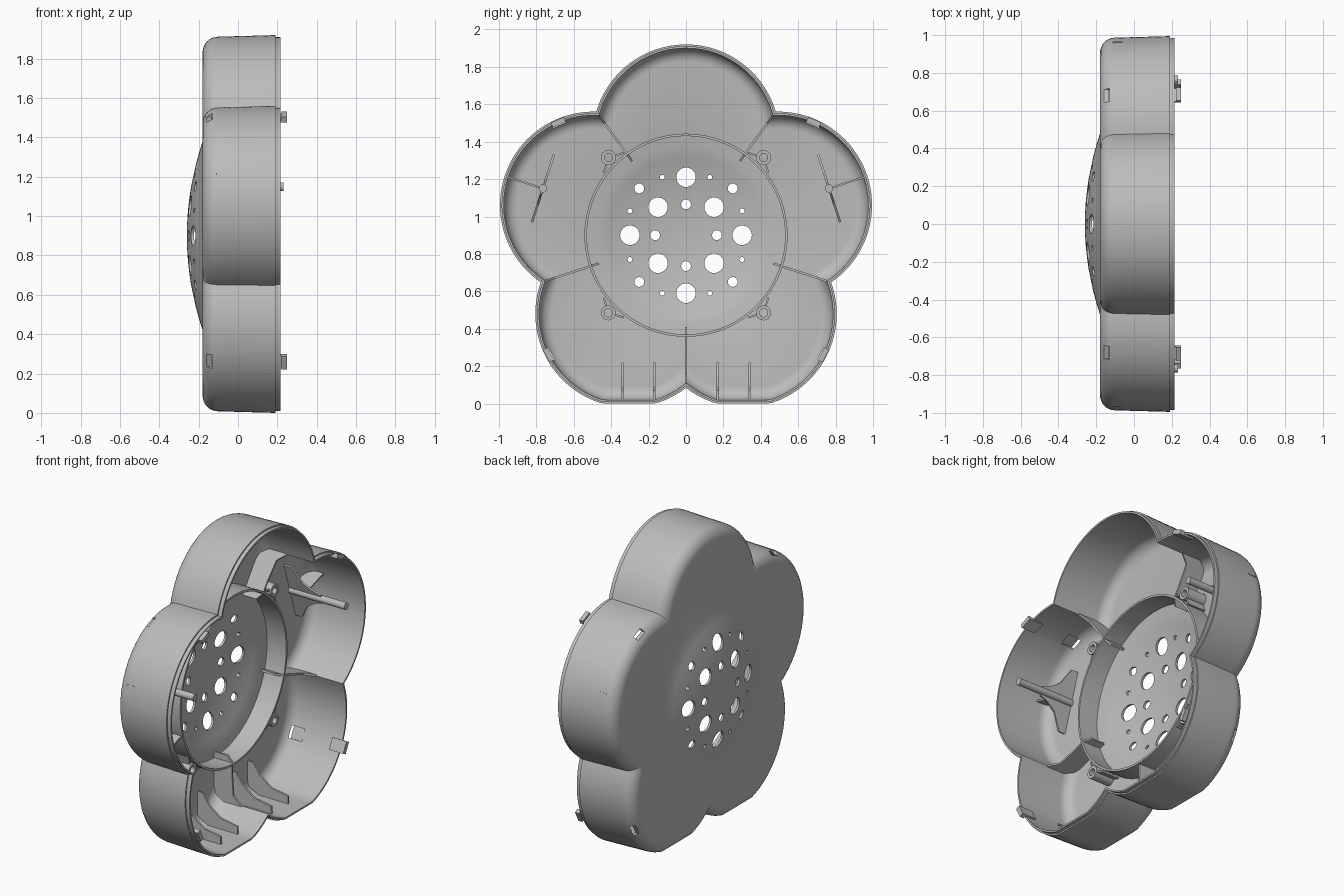
import bpy, bmesh, math
from math import sin, cos, pi, sqrt, radians
from mathutils import Matrix

cube = bpy.data.objects.get("Cube")
if cube:
    bpy.data.objects.remove(cube)

MID = 0.9            # height of the flower centre
REACH, LOBE = 0.52, 0.5   # petal centre distance and petal radius
FLOOR = -0.165       # inner floor level
DOME = 0.48

grey = bpy.data.materials.new("plastic_grey")
grey.use_nodes = True
grey.diffuse_color = (0.5, 0.5, 0.5, 1)
grey.node_tree.nodes["Principled BSDF"].inputs["Base Color"].default_value = (0.5, 0.5, 0.5, 1)


def finish(name, bm):
    bmesh.ops.recalc_face_normals(bm, faces=bm.faces)
    mesh = bpy.data.meshes.new(name)
    bm.to_mesh(mesh)
    bm.free()
    mesh.materials.append(grey)
    ob = bpy.data.objects.new(name, mesh)
    bpy.context.collection.objects.link(ob)
    return ob


def smooth(ob):
    bpy.ops.object.select_all(action='DESELECT')
    ob.select_set(True)
    bpy.context.view_layer.objects.active = ob
    bpy.ops.object.shade_smooth_by_angle(angle=radians(32))


def loft(bm, rings, closed=False):
    loops = [[bm.verts.new(p) for p in ring] for ring in rings]
    pairs = list(zip(loops, loops[1:])) + ([(loops[-1], loops[0])] if closed else [])
    for a, b in pairs:
        for i in range(len(a)):
            j = (i + 1) % len(a)
            bm.faces.new((a[i], a[j], b[j], b[i]))
    return loops


def rod(bm, y, z, r, x0, x1, n=32):
    m = Matrix.Translation(((x0 + x1) / 2, y, z)) @ Matrix.Rotation(pi / 2, 4, 'Y')
    bmesh.ops.create_cone(bm, cap_ends=True, segments=n, radius1=r, radius2=r,
                          depth=x1 - x0, matrix=m)


def tube(name, y, z, r_out, r_in, x0, x1, n):
    bm = bmesh.new()
    profile = [(r_out, x0), (r_out, x1), (r_in, x1), (r_in, x0)]
    loft(bm, [[(x, y + r * cos(2 * pi * i / n), z + r * sin(2 * pi * i / n))
               for i in range(n)] for r, x in profile], closed=True)
    smooth(finish(name, bm))


def plate(name, pts, y, z, angle, thick=0.012):
    """Extruded outline of (distance along angle, x) points."""
    bm = bmesh.new()
    c, s = cos(angle), sin(angle)
    sides = []
    for t in (-thick / 2, thick / 2):
        sides.append([(x, y + u * c - t * s, z + u * s + t * c) for u, x in pts])
    a, b = loft(bm, sides)
    bm.faces.new(a)
    bm.faces.new(b)
    return finish(name, bm)


def block(bm, y, z, angle, r0, r1, length, x0, x1):
    m = (Matrix.Translation((0, y, z)) @ Matrix.Rotation(angle, 4, 'X')
         @ Matrix.Translation(((x0 + x1) / 2, (r0 + r1) / 2, 0))
         @ Matrix.Diagonal((x1 - x0, r1 - r0, length, 1)))
    bmesh.ops.create_cube(bm, size=1, matrix=m)


# Flower outline, inset by d
def outline(x, d, n=40):
    r = LOBE - d
    along, side = REACH * cos(pi / 5), REACH * sin(pi / 5)
    cusp = along + sqrt(r * r - side * side)
    half = math.atan2(cusp * sin(pi / 5), cusp * cos(pi / 5) - REACH)
    ring = []
    for k in range(5):
        a = pi / 2 + k * 2 * pi / 5
        for i in range(n):
            t = a - half + 2 * half * i / n
            ring.append((x, REACH * cos(a) + r * cos(t),
                         max(MID + REACH * sin(a) + r * sin(t), d)))
    return ring


base_angles = [math.atan2(p[2] - MID, p[1]) for p in outline(0, 0.05)]


def circle(x, r):
    return [(x, r * cos(a), MID + r * sin(a)) for a in base_angles]


def dome(x):
    return [circle(x - 0.08 * (1 - (k / 8) ** 2), DOME * k / 8) for k in range(1, 9)]


def fillet(x, d, r):
    return [outline(x + r - r * cos(t), d + r - r * sin(t))
            for t in (k * pi / 16 for k in range(9))]


# Shell: domed back, rounded edge, wall, stepped rim, inside again
bm = bmesh.new()
rings = dome(-0.18) + fillet(-0.18, 0.008, 0.08)
rings += [outline(0.19, 0), outline(0.19, 0.009), outline(0.215, 0.009), outline(0.215, 0.02)]
rings += fillet(FLOOR, 0.022, 0.07)[::-1] + dome(FLOOR)[::-1]
loops = loft(bm, rings)
for loop, x in ((loops[0], -0.26), (loops[-1], FLOOR - 0.08)):
    pole = bm.verts.new((x, 0, MID))
    for i in range(len(loop)):
        bm.faces.new((loop[i], loop[(i + 1) % len(loop)], pole))
shell = finish("flower_shell", bm)

# Vent holes and rim slots cut through the shell
holes = set()
for r, y, z in ((0.052, 0, 0.31), (0.052, 0.3, 0), (0.052, 0.15, 0.15),
                (0.026, 0.25, 0.25), (0.026, 0.165, 0), (0.026, 0, 0.165),
                (0.013, 0.127, 0.31), (0.013, 0.3, 0.13)):
    for sy in (-1, 1):
        for sz in (-1, 1):
            holes.add((r, y * sy + 0.0, z * sz + 0.0))
clips = []
for petal, turn in ((radians(18), radians(67)), (radians(-54), radians(-27))):
    y, z = REACH * cos(petal), MID + REACH * sin(petal)
    clips += [(y, z, turn), (-y, z, pi - turn)]
bm = bmesh.new()
for r, y, z in sorted(holes):
    rod(bm, y, MID + z, r, -0.4, 0)
for y, z, a in clips:
    block(bm, y, z, a, 0.465, 0.485, 0.075, -0.25, -0.05)
cutter = finish("hole_cutter", bm)
cutter.hide_render = True
mod = shell.modifiers.new("holes", 'BOOLEAN')
mod.operation = 'DIFFERENCE'
mod.solver = 'EXACT'
mod.object = cutter
bpy.context.view_layer.objects.active = shell
bpy.ops.object.modifier_apply(modifier=mod.name)
bpy.data.objects.remove(cutter)
smooth(shell)

# Snap tabs standing out of the rim
bm = bmesh.new()
for y, z, a in clips:
    block(bm, y, z, a, 0.468, 0.485, 0.075, 0.15, 0.25)
    block(bm, y, z, a, 0.48, 0.496, 0.075, 0.222, 0.25)
finish("snap_tabs", bm)

# Inner ring, and ribs running from it to the petal cusps
tube("speaker_ring", 0, MID, 0.543, 0.53, FLOOR - 0.01, -0.03, 96)
for k in range(5):
    plate("cusp_rib", [(0.49, FLOOR - 0.01), (0.49, -0.07), (0.53, -0.04), (0.6, -0.04),
                       (0.74, -0.03), (0.795, 0.03), (0.795, -0.1), (0.74, FLOOR - 0.01)],
          0, MID, radians(54 + 72 * k))

# Screw bosses with webs to the ring
for sy in (-1, 1):
    for sz in (-1, 1):
        y, z = 0.415 * sy, MID + 0.415 * sz
        tube("screw_boss", y, z, 0.04, 0.022, FLOOR - 0.01, -0.03, 32)
        out = math.atan2(sz, sy)
        for turn in (-1, 1):
            plate("boss_web", [(0.035, FLOOR - 0.01), (0.035, -0.04), (0.085, -0.04),
                               (0.085, FLOOR - 0.01)], y, z, out + turn * radians(118), 0.01)

# Side pins with cross fins and outer ribs
for s in (-1, 1):
    y, z = 0.765 * s, 1.15
    bm = bmesh.new()
    rod(bm, y, z, 0.022, FLOOR - 0.01, 0.232, 24)
    smooth(finish("side_pin", bm))
    out = radians(18) if s > 0 else radians(162)
    half = [(0.19, FLOOR - 0.01), (0.19, -0.12), (0.09, -0.06), (0.05, 0), (0.03, 0.06)]
    plate("pin_fin", half + [(-u, x) for u, x in reversed(half)], y, z, out + pi / 2)
    plate("pin_rib", [(0.01, FLOOR - 0.01), (0.01, -0.06), (0.21, -0.06), (0.21, -0.11),
                      (0.15, FLOOR - 0.01)], y, z, out, 0.01)

# Support fins on the flat base
for y in (-0.34, -0.17, 0.17, 0.34):
    plate("base_fin", [(0.22, FLOOR - 0.01), (0.22, -0.13), (0.15, -0.08), (0.09, 0),
                       (0.07, 0.12), (0.015, 0.12), (0.015, -0.08), (0.07, FLOOR - 0.01)],
          y, 0, pi / 2)
